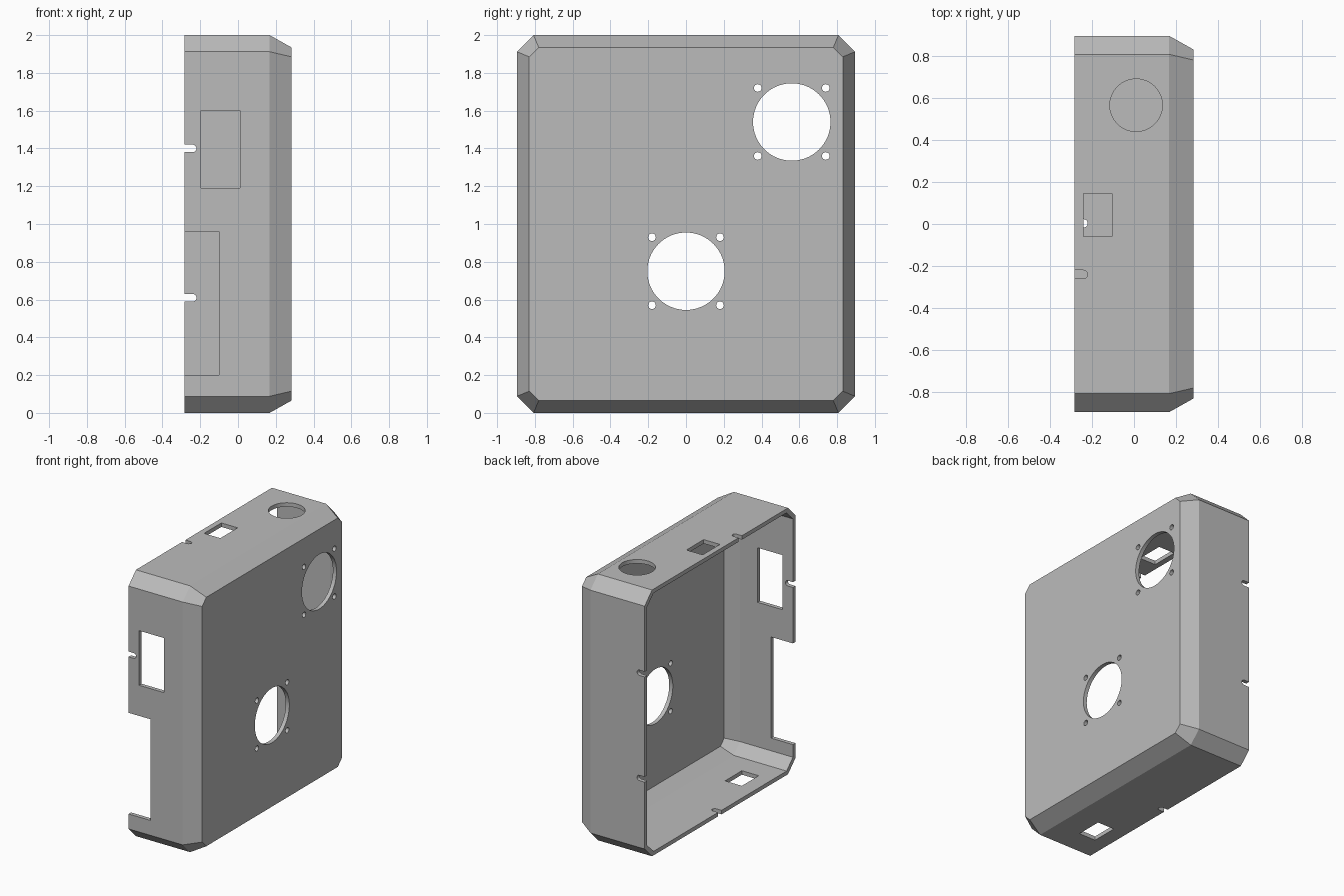
import bpy, bmesh, math

if "Cube" in bpy.data.objects:
    bpy.data.objects.remove(bpy.data.objects["Cube"])

WALL = 0.03
OPEN_X, SHOULDER_X, FACE_X = -0.283, 0.167, 0.283

grey = bpy.data.materials.new("plain grey")
grey.use_nodes = True
colour = (0.5, 0.5, 0.5, 1)
grey.diffuse_color = colour
grey.node_tree.nodes["Principled BSDF"].inputs["Base Color"].default_value = colour


def make_object(name, bm):
    bmesh.ops.recalc_face_normals(bm, faces=bm.faces)
    mesh = bpy.data.meshes.new(name)
    bm.to_mesh(mesh)
    bm.free()
    mesh.materials.append(grey)
    obj = bpy.data.objects.new(name, mesh)
    bpy.context.collection.objects.link(obj)
    return obj


def ring(bm, x, half_y, half_z, cut):
    """Rectangle with clipped corners, standing across x."""
    corner = [(half_y, half_z - cut), (half_y - cut, half_z)]
    pts = corner + [(-y, z) for y, z in reversed(corner)]
    pts += [(-y, -z) for y, z in pts]
    return [bm.verts.new((x, y, z + 1)) for y, z in pts]


# Hollow shell: outer skin, then inner skin, joined at the open rim
bm = bmesh.new()
w = WALL
rings = [
    ring(bm, FACE_X, 0.83, 0.935, 0.05),
    ring(bm, SHOULDER_X, 0.895, 1.0, 0.088),
    ring(bm, OPEN_X, 0.895, 1.0, 0.088),
    ring(bm, OPEN_X, 0.895 - w, 1 - w, 0.075),
    ring(bm, SHOULDER_X - w / 3, 0.895 - w, 1 - w, 0.075),
    ring(bm, FACE_X - w, 0.83 - w / 2, 0.935 - w / 2, 0.045),
]
for a, b in zip(rings, rings[1:]):
    for i in range(len(a)):
        j = (i + 1) % len(a)
        bm.faces.new((a[i], a[j], b[j], b[i]))
bm.faces.new(rings[0])
bm.faces.new(rings[-1])
shell = make_object("enclosure_shell", bm)


# Profiles for the openings
def rect(u0, u1, v0, v1):
    return [(u0, v0), (u1, v0), (u1, v1), (u0, v1)]


def arc(u, v, r, start=0, sweep=2 * math.pi, n=64):
    steps = n if sweep > 6 else n + 1
    return [(u + r * math.cos(start + sweep * i / n),
             v + r * math.sin(start + sweep * i / n)) for i in range(steps)]


def slot(v):
    """Round-ended slot entering from the open rim."""
    r = 0.02
    tip = arc(-0.24, v, r, -math.pi / 2, math.pi, 12)
    return [(OPEN_X - 0.1, v - r)] + tip + [(OPEN_X - 0.1, v + r)]


def prism(bm, axis, profile, lo, hi):
    place = {"x": lambda u, v, d: (d, u, v),
             "y": lambda u, v, d: (u, d, v),
             "z": lambda u, v, d: (u, v, d)}[axis]
    a, b = ([bm.verts.new(place(u, v, d)) for u, v in profile] for d in (lo, hi))
    bm.faces.new(a)
    bm.faces.new(b)
    for i in range(len(a)):
        j = (i + 1) % len(a)
        bm.faces.new((a[i], a[j], b[j], b[i]))


cut = bmesh.new()
# Fan openings with four screw holes each
for y, z in ((0, 0.75), (0.56, 1.54)):
    prism(cut, "x", arc(y, z, 0.205), 0.2, 0.4)
    for sy in (-1, 1):
        for sz in (-1, 1):
            prism(cut, "x", arc(y + sy * 0.18, z + sz * 0.18, 0.02, n=24), 0.2, 0.4)
FRONT, BACK, TOP, BOTTOM = (-1, -0.85), (0.85, 1), (1.95, 2.1), (-0.1, 0.05)
# Front window, rim notch and slot
prism(cut, "y", rect(-0.195, 0.01, 1.19, 1.6), *FRONT)
prism(cut, "y", rect(OPEN_X - 0.1, -0.10, 0.2, 0.96), *FRONT)
prism(cut, "y", slot(1.4), *FRONT)
# Back slots
for z in (0.61, 1.4):
    prism(cut, "y", slot(z), *BACK)
# Top cable hole, window and slot
prism(cut, "z", arc(0.01, 0.565, 0.125), *TOP)
prism(cut, "z", rect(-0.24, -0.105, -0.06, 0.145), *TOP)
prism(cut, "z", slot(-0.24), *TOP)
# Bottom window and slot
prism(cut, "z", rect(-0.17, -0.03, -0.62, -0.42), *BOTTOM)
prism(cut, "z", slot(0.003), *BOTTOM)
cutter = make_object("opening_cutter", cut)
cutter.hide_render = True

# Cut the openings and drop the cutter
mod = shell.modifiers.new("openings", "BOOLEAN")
mod.operation = "DIFFERENCE"
mod.solver = "EXACT"
mod.object = cutter
bpy.ops.object.select_all(action="DESELECT")
bpy.context.view_layer.objects.active = shell
shell.select_set(True)
bpy.ops.object.modifier_apply(modifier=mod.name)
bpy.data.objects.remove(cutter)
bpy.ops.object.shade_smooth_by_angle(angle=math.radians(20))
